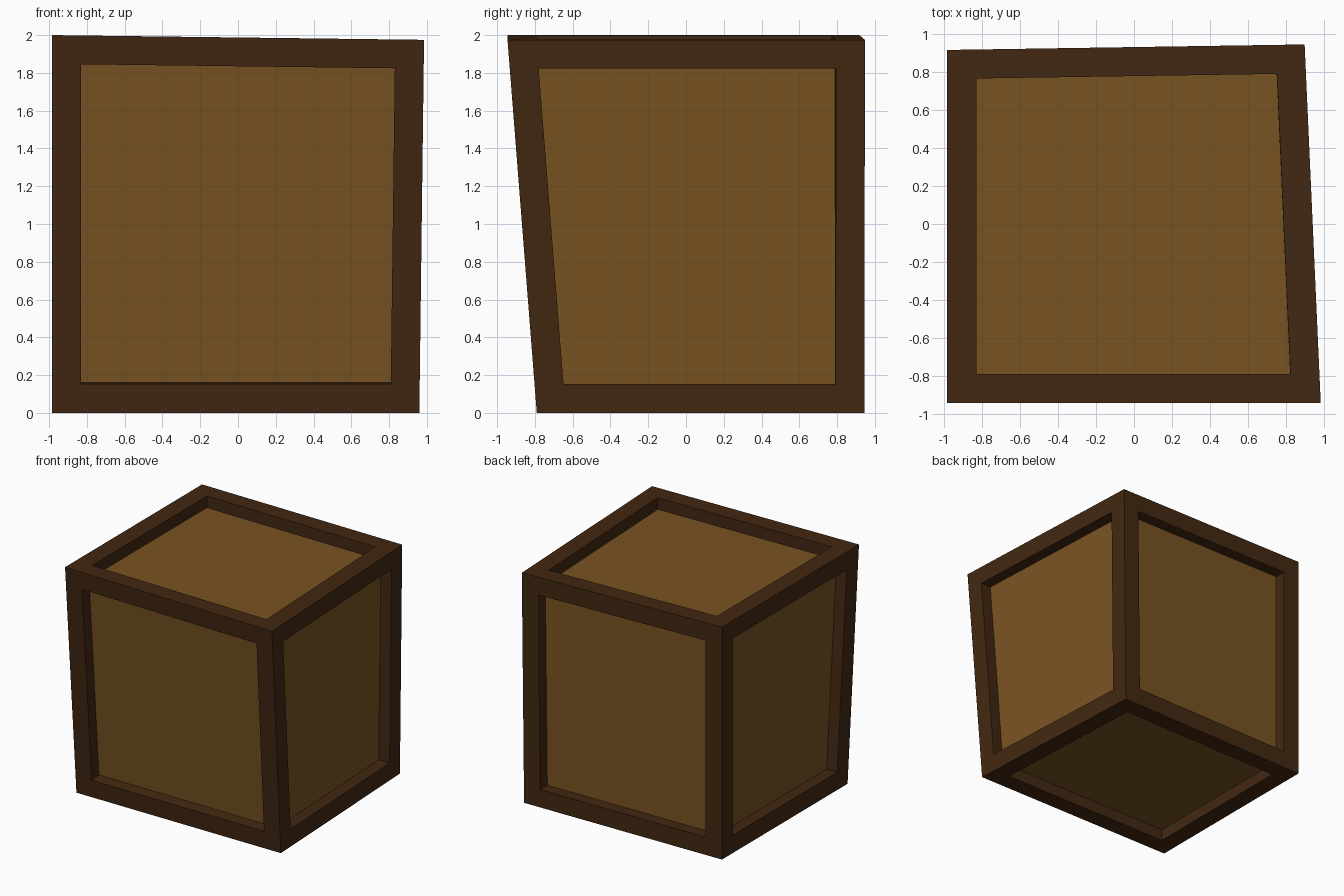
import bpy, bmesh

if "Cube" in bpy.data.objects:
    bpy.data.objects.remove(bpy.data.objects["Cube"])

FRAME, DEPTH = 0.153, 0.1   # border width and panel recess


def material(name, rgb):
    m = bpy.data.materials.new(name)
    m.diffuse_color = (*rgb, 1)
    m.use_nodes = True
    m.node_tree.nodes["Principled BSDF"].inputs["Base Color"].default_value = m.diffuse_color
    return m


# Skewed box: bottom ring then top ring, counter-clockwise from front left
corners = [(-0.985, -0.79, 0), (0.96, -0.79, 0), (0.88, 0.945, 0), (-0.985, 0.918, 0),
           (-0.985, -0.945, 2), (0.985, -0.945, 1.975), (0.90, 0.947, 1.975), (-0.985, 0.918, 2)]
bm = bmesh.new()
v = [bm.verts.new(c) for c in corners]
bm.faces.new((v[3], v[2], v[1], v[0]))
bm.faces.new(v[4:])
for i in range(4):
    j = (i + 1) % 4
    bm.faces.new((v[i], v[j], v[j + 4], v[i + 4]))
bm.normal_update()

# Border on every side, then a sunken panel inside it
panels = bm.faces[:]
bmesh.ops.inset_individual(bm, faces=panels, thickness=FRAME, use_even_offset=True)
bm.normal_update()
for panel in panels:
    normal = panel.normal.copy()
    new = bmesh.ops.extrude_discrete_faces(bm, faces=[panel])["faces"][0]
    bmesh.ops.translate(bm, verts=new.verts[:], vec=-normal * DEPTH)
    new.material_index = 1
bm.normal_update()

mesh = bpy.data.meshes.new("crate")
bm.to_mesh(mesh)
bm.free()
mesh.materials.append(material("dark_frame", (0.055, 0.021, 0.006)))
mesh.materials.append(material("wood_panel", (0.19, 0.088, 0.016)))
bpy.context.collection.objects.link(bpy.data.objects.new("crate", mesh))
